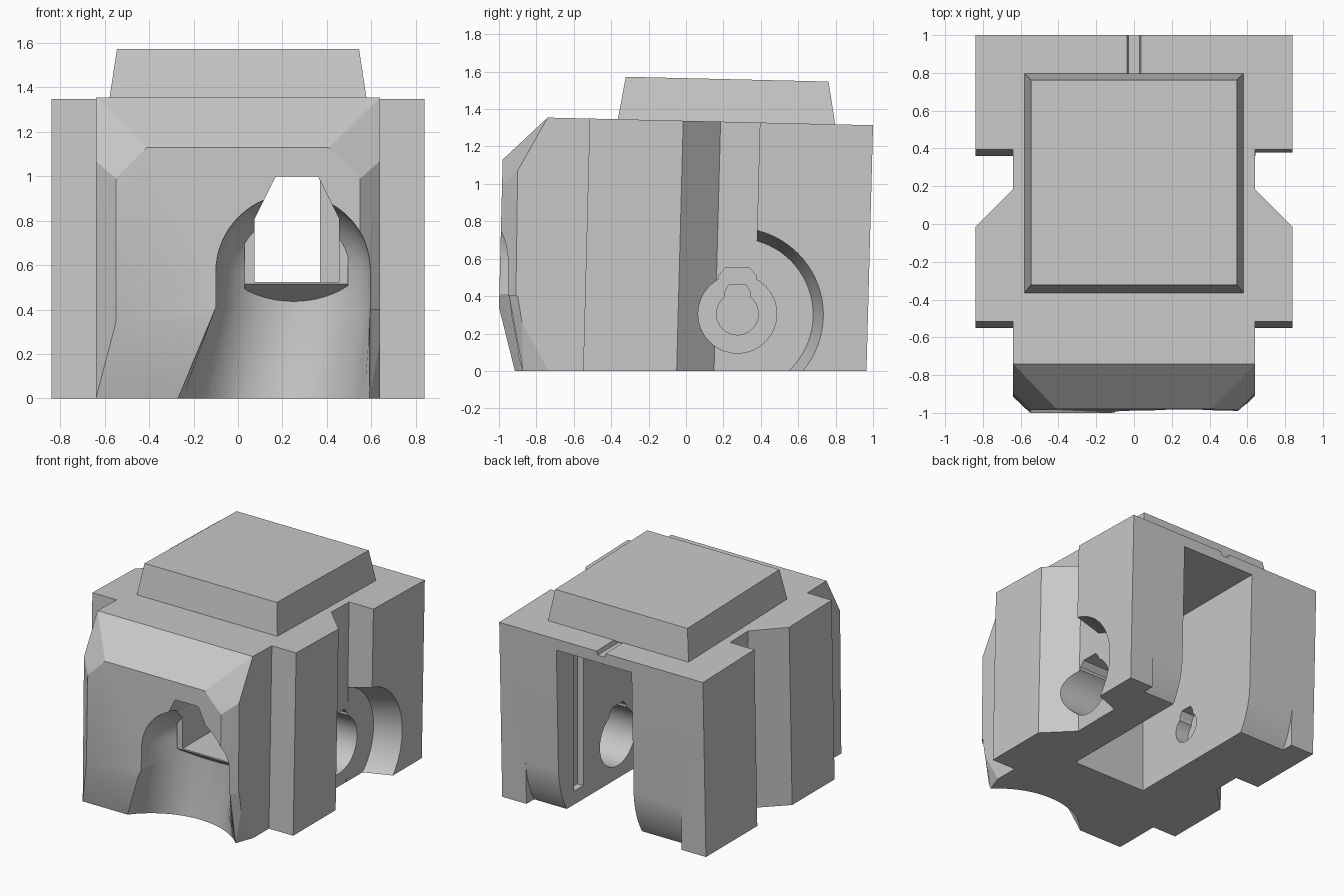
import bpy, bmesh
from math import sin, cos, asin, pi, radians, degrees

if "Cube" in bpy.data.objects:
    bpy.data.objects.remove(bpy.data.objects["Cube"])

# One plain grey for the whole part
grey = bpy.data.materials.new("plain_grey")
grey.use_nodes = True
COLOUR = (0.58, 0.58, 0.58, 1)
grey.diffuse_color = COLOUR
grey.node_tree.nodes["Principled BSDF"].inputs["Base Color"].default_value = COLOUR


def top_z(y):
    """Height of the gently tilted top face."""
    return 1.337 - 0.0235 * y


def make(name, bm):
    bmesh.ops.recalc_face_normals(bm, faces=bm.faces[:])
    mesh = bpy.data.meshes.new(name)
    bm.to_mesh(mesh)
    bm.free()
    mesh.materials.append(grey)
    ob = bpy.data.objects.new(name, mesh)
    bpy.context.scene.collection.objects.link(ob)
    return ob


def loft(name, rings):
    """Closed solid through equal-length rings of points."""
    bm = bmesh.new()
    loops = [[bm.verts.new(p) for p in ring] for ring in rings]
    n = len(loops[0])
    for a, b in zip(loops, loops[1:]):
        for i in range(n):
            j = (i + 1) % n
            bm.faces.new((a[i], a[j], b[j], b[i]))
    bm.faces.new(loops[0])
    bm.faces.new(loops[-1])
    return make(name, bm)


def place(axis, p, d):
    return {"x": (d, p[0], p[1]), "y": (p[0], d, p[1]), "z": (p[0], p[1], d)}[axis]


def prism(name, pts, axis, start, end):
    return loft(name, [[place(axis, p, d) for p in pts] for d in (start, end)])


def box(name, x, y, z):
    return prism(name, [(x[0], y[0]), (x[1], y[0]), (x[1], y[1]), (x[0], y[1])], "z", *z)


def arc(cx, cy, r, a0, a1, n):
    return [(cx + r * cos(radians(a0 + (a1 - a0) * i / n)),
             cy + r * sin(radians(a0 + (a1 - a0) * i / n))) for i in range(n + 1)]


def cut(ob, cutters):
    """Subtract each cutter in turn."""
    for c in cutters:
        mod = ob.modifiers.new("cut", "BOOLEAN")
        mod.operation, mod.solver, mod.object = "DIFFERENCE", "EXACT", c
        deps = bpy.context.evaluated_depsgraph_get()
        mesh = bpy.data.meshes.new_from_object(ob.evaluated_get(deps))
        ob.modifiers.clear()
        ob.data = mesh


# Main body: stepped plan, leaning slightly back, with a tilted top
half = [(0.84, 0.965), (0.84, 0.36), (0.64, 0.36), (0.64, 0.15),
        (0.84, -0.05), (0.84, -0.55), (0.64, -0.55)]
plan = half + [(-x, y) for x, y in reversed(half)]
main_body = loft("main_body", [[(x, y, 0) for x, y in plan],
                               [(x, y + 0.035, top_z(y + 0.035)) for x, y in plan]])

# Front block: faceted nose
bm = bmesh.new()
for s in (-1, 1):
    for p in [(0.64, -0.55, 0), (0.64, -0.515, top_z(-0.515)), (0.64, -0.74, top_z(-0.74)),
              (0.64, -0.9, 1.07), (0.55, -0.9835, 0.99), (0.41, -0.98, 1.13),
              (0.55, -1.0, 0.34), (0.64, -0.915, 0)]:
        bm.verts.new((s * p[0], p[1], p[2]))
bmesh.ops.convex_hull(bm, input=bm.verts[:])
bmesh.ops.dissolve_limit(bm, angle_limit=radians(1), verts=bm.verts[:], edges=bm.edges[:])
front_block = make("front_block", bm)

# Raised cap with sloping sides
lower = [(-0.58, -0.365), (0.58, -0.365), (0.58, 0.798), (-0.58, 0.798)]
inner = [(-0.545, -0.322), (0.545, -0.322), (0.545, 0.762), (-0.545, 0.762)]
raised_cap = loft("raised_cap", [[(x, y, top_z(y) - 0.004) for x, y in lower],
                                 [(x, y, top_z(y) + 0.228) for x, y in inner]])

# Lip around the front window
window_lip = prism("window_lip", [(-0.76, 0.515), (-0.64, 0.43), (-0.56, 0.43),
                                  (-0.56, 0.82), (-0.76, 0.82)], "x", 0.03, 0.495)

# Cutter: domed scoop that widens into a fan at the bottom
SX, SY, SZ, SR = 0.25, -1.0, 0.57, 0.35
fan = arc(0.18, -1.28, 0.58, 45, 141, 32) + arc(0.18, -1.28, 0.58, 141, 405, 32)[1:-1]
levels = [(0.41, SR), (SZ, SR)]
levels += [(SZ + SR * sin(pi / 2 * i / 16), SR * cos(pi / 2 * i / 16)) for i in range(1, 16)]
levels.append((SZ + SR, 0.006))
scoop = loft("scoop_cutter", [[(x, y, -0.001) for x, y in fan]] +
             [[(x, y, z) for x, y in arc(SX, SY, r, 0, 360, 64)[:-1]] for z, r in levels])

# Cutter: sloping corner beside the fan
corner = loft("corner_cutter", [[(0.58, inside, z), (0.67, outside, z), (0.67, -1.2, z), (0.58, -1.2, z)]
                                for z, inside, outside in ((-0.02, -0.89, -0.64), (0.4, -0.96, -0.87))])

# Cutter: window running from the front into the rear slot
window = prism("window_cutter", [(0.075, 0.525), (0.455, 0.525), (0.455, 0.81),
                                 (0.36, 1.0), (0.17, 1.0), (0.075, 0.81)], "y", -1.2, -0.1)

# Cutter: rear slot, open at the back and bottom
slot = box("slot_cutter", (-0.25, 0.37), (-0.2, 1.2), (-0.1, 1.23))

# Cutter: rounded underside at the back of the legs
heel = prism("heel_cutter", arc(0.28, 0.36, 0.695, -37, 0, 16) + [(1.2, 0.36), (1.2, -0.06)],
             "x", -0.64, 0.64)


# Cutters: keyed pivot holes, wide on one wall and small and blind on the other
def keyhole(name, r, top, w, x0, x1):
    cy, cz = 0.275, 0.305
    a = degrees(asin(w / r))
    key = [(cy + w, top - 0.04), (cy + w * 0.65, top),
           (cy - w * 0.65, top), (cy - w, top - 0.04)]
    return prism(name, key + arc(cy, cz, r, 90 + a, 450 - a, 48), "x", x0, x1)


wide_hole = keyhole("wide_hole_cutter", 0.21, 0.55, 0.1, 0.3, 1.0)
small_hole = keyhole("small_hole_cutter", 0.112, 0.46, 0.07, -0.36, -0.2)

# Cutter: tapered swing clearance in the side step
clearance = loft("clearance_cutter", [[(x, y, z) for y, z in arc(0.27, 0.3, r, -80, 80, 32)]
                                      for x, r in ((0.642, 0.41), (0.86, 0.47))])

# Cutters: groove on the slot wall and notch on the top rear edge
wall_groove = box("wall_groove_cutter", (0.3, 0.42), (0.68, 0.79), (0.1, 1.2))
top_notch = prism("top_notch_cutter", [(-0.055, 1.4), (-0.03, 1.285), (0.03, 1.285), (0.055, 1.4)],
                  "y", 0.75, 1.1)

body_cutters = [slot, window, heel, wide_hole, small_hole, clearance, wall_groove, top_notch]
cut(main_body, body_cutters)
cut(front_block, [scoop, corner, window])
cut(window_lip, [window])

for c in body_cutters + [scoop, corner]:
    bpy.data.objects.remove(c)

# Smooth the curved cuts, keep the edges crisp
bpy.ops.object.select_all(action="DESELECT")
for ob in (main_body, front_block, raised_cap, window_lip):
    ob.select_set(True)
    bpy.context.view_layer.objects.active = ob
bpy.ops.object.shade_smooth_by_angle(angle=radians(20))
